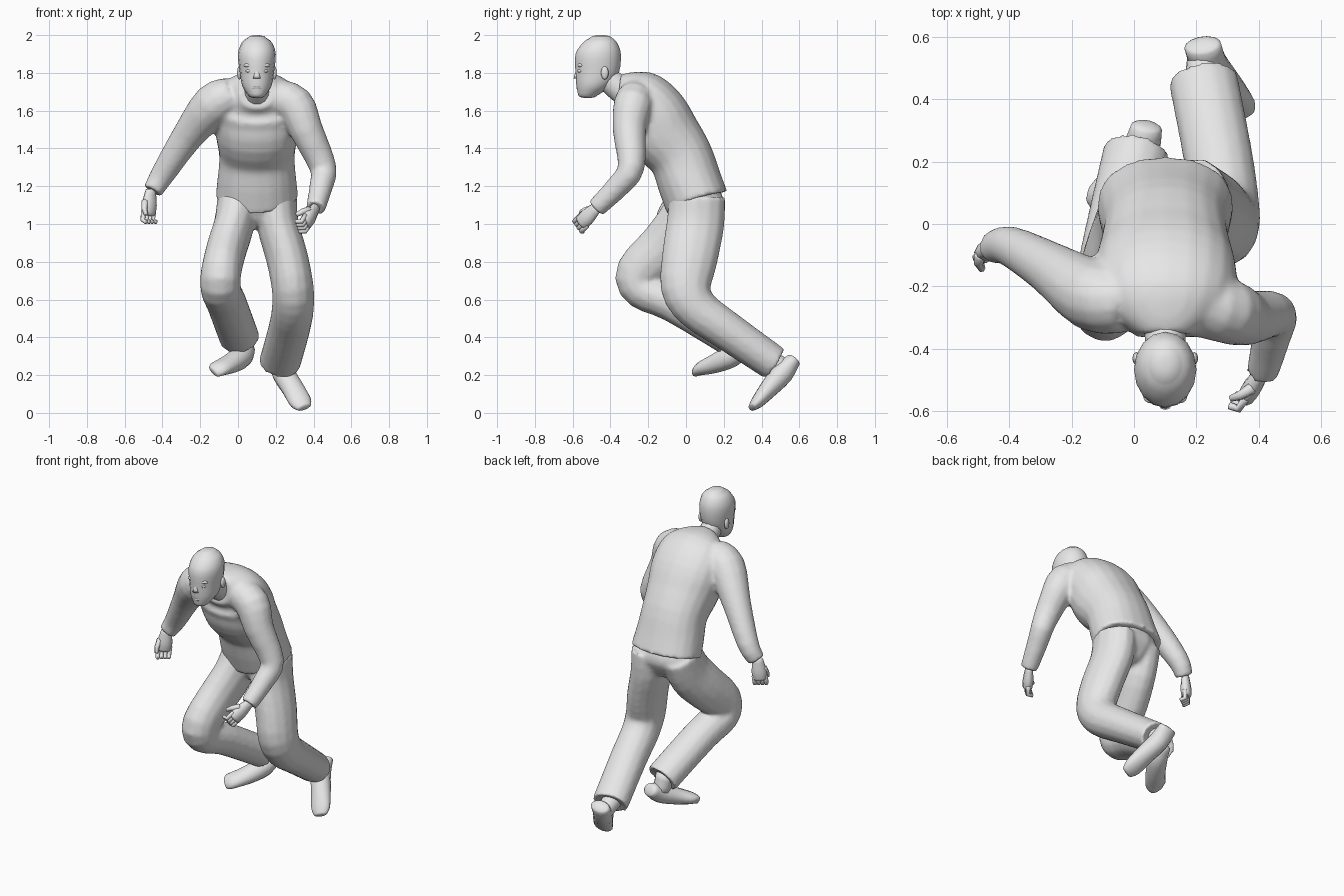
import bpy, bmesh, math
from mathutils import Vector

cube = bpy.data.objects.get("Cube")
if cube:
    bpy.data.objects.remove(cube, do_unlink=True)

# One plain grey for the whole figure
colour = (.8, .8, .8, 1)
grey = bpy.data.materials.new("plain_grey")
grey.use_nodes = True
grey.diffuse_color = colour
grey.node_tree.nodes["Principled BSDF"].inputs["Base Color"].default_value = colour


def finish(name, bm):
    """Turn a bmesh into a smooth shaded object."""
    bmesh.ops.recalc_face_normals(bm, faces=bm.faces[:])
    for face in bm.faces:
        face.smooth = True
    mesh = bpy.data.meshes.new(name)
    bm.to_mesh(mesh)
    bm.free()
    mesh.materials.append(grey)
    obj = bpy.data.objects.new(name, mesh)
    bpy.context.collection.objects.link(obj)
    return obj


def spline(keys, steps):
    """Pass a smooth curve through the keys, blending position and radii alike."""
    padded = [keys[0], *keys, keys[-1]]
    result = []
    for before, start, end, after in zip(padded, padded[1:], padded[2:], padded[3:]):
        for step in range(steps):
            t = step / steps
            result.append([
                b + t * (c - a + t * (2 * a - 5 * b + 4 * c - d + t * (3 * (b - c) + d - a))) / 2
                for a, b, c, d in zip(before, start, end, after)])
    return result + [keys[-1]]


def loft(name, path, sides=14, ref=(1, 0, 0), normal=None, width=None,
         flat=1, power=1, bulge=.3, steps=3):
    """Skin rings along a path of (x, y, z, half width[, half depth]).
    A positive bulge rounds the ends, a negative one hollows them like a cuff."""
    keys = [(*key[:3], width or key[3], key[-1] * flat) for key in path]
    points = spline(keys, steps)
    centres = [Vector(point[:3]) for point in points]
    last = len(points) - 1
    bm = bmesh.new()
    rings = []

    def add_ring(index, scale, side_sign):
        tangent = Vector(normal or centres[min(index + 1, last)] - centres[max(index - 1, 0)])
        tangent.normalize()
        across = Vector(ref)
        across = (across - tangent * across.dot(tangent)).normalized()
        deep = tangent.cross(across)
        half_width, half_depth = points[index][3:]
        push = side_sign * bulge * math.sqrt(1 - scale * scale)
        centre = centres[index] + tangent * push * min(half_width, half_depth)
        ring = []
        for side in range(sides):
            angle = math.tau * side / sides
            c, s = (math.copysign(abs(f) ** power, f) for f in (math.cos(angle), math.sin(angle)))
            ring.append(bm.verts.new(
                centre + scale * (across * c * half_width + deep * s * half_depth)))
        rings.append(ring)

    for scale in (.3, .8):
        add_ring(0, scale, -1)
    for index in range(last + 1):
        add_ring(index, 1, 0)
    for scale in (.8, .3):
        add_ring(last, scale, 1)
    for lower, upper in zip(rings, rings[1:]):
        for side in range(sides):
            after = (side + 1) % sides
            bm.faces.new((lower[side], lower[after], upper[after], upper[side]))
    bm.faces.new(rings[0])
    bm.faces.new(rings[-1])
    return finish(name, bm)


def blend(name, parts):
    """Fuse overlapping parts into one garment with soft seams."""
    bm = bmesh.new()
    for part in parts:
        bm.from_mesh(part.data)
        bpy.data.objects.remove(part, do_unlink=True)
    garment = finish(name, bm)
    remesh = garment.modifiers.new("fuse", 'REMESH')
    remesh.mode = 'VOXEL'
    remesh.voxel_size = .012
    remesh.use_smooth_shade = True
    soften = garment.modifiers.new("soften", 'SMOOTH')
    soften.iterations = 8


def blob(name, centre, size):
    """An ellipsoid for small rounded features."""
    bm = bmesh.new()
    bmesh.ops.create_uvsphere(bm, u_segments=12, v_segments=8, radius=1)
    for vert in bm.verts:
        vert.co = [c + v * s for c, v, s in zip(centre, vert.co, size)]
    finish(name, bm)


def centred(profile):
    """Place (y, z, half width, half depth) rings on the body's middle plane."""
    return [(middle, *ring) for ring in profile]


middle = .1

# Sweater body, leaning forward, its hem rising slightly at the hips
body = loft("body", centred([
    (.06, 1.11, .22, .17), (.02, 1.22, .21, .17), (-.03, 1.36, .2, .17), (-.12, 1.48, .22, .19),
    (-.17, 1.58, .23, .18), (-.24, 1.66, .22, .16), (-.3, 1.69, .17, .12),
    (-.36, 1.7, .09, .09)]), sides=20, power=.9, bulge=-.1)
hem_top = 1.3
for vert in body.data.vertices:
    if vert.co.z < hem_top:
        vert.co.z += .15 * (hem_top - vert.co.z) * ((vert.co.x - middle) / .22) ** 2

# Sleeves, fused with the body
right_sleeve = loft("right_sleeve", [
    (-.03, -.25, 1.68, .1), (-.13, -.23, 1.63, .115), (-.27, -.14, 1.46, .085),
    (-.4, -.07, 1.26, .065), (-.455, -.08, 1.17, .052)], bulge=-.2)
left_sleeve = loft("left_sleeve", [
    (.2, -.26, 1.67, .1), (.3, -.28, 1.63, .105), (.36, -.3, 1.5, .09),
    (.45, -.29, 1.3, .072), (.44, -.36, 1.2, .063), (.41, -.48, 1.08, .052)], bulge=-.2)
blend("sweater", [body, right_sleeve, left_sleeve])


def hand(side_name, wrist, along, across, curl):
    wrist = Vector(wrist)
    along, across, curl = (Vector(v).normalized() for v in (along, across, curl))
    loft(side_name + "_palm", [
        (*wrist - along * .03, .03), (*wrist + along * .05, .045), (*wrist + along * .1, .04)],
        sides=10, ref=across, flat=.7)
    # Half curled fingers and the thumb
    for finger in range(4):
        knuckle = wrist + along * .08 + across * (finger - 1.5) * .022
        bend = knuckle + along * .05
        tip = bend + along * .01 + curl * .03
        loft(f"{side_name}_finger_{finger}", [
            (*knuckle, .015), (*bend, .014), (*tip, .012)], sides=6, ref=across, steps=1)
    base = wrist + along * .03 - across * .03
    bend = base + along * .04 - across * .015 + curl * .02
    loft(side_name + "_thumb", [
        (*base, .02), (*bend, .016), (*bend + along * .03 + curl * .02, .012)],
        sides=6, ref=curl, steps=1)


hand("right", (-.465, -.08, 1.15), (-.1, -.05, -1), (.8, .6, 0), (.6, -.8, 0))
hand("left", (.4, -.49, 1.07), (-.4, -.6, -.6), (.3, .55, -.8), (-.8, .5, .2))

# Trousers with open cuffs
seat = loft("seat", centred([
    (.05, 1.17, .18, .14), (.05, 1.1, .2, .15), (.05, 1.01, .1, .1)]))
left_leg = loft("left_leg", [
    (.2, .06, 1.15, .15), (.21, .05, 1, .155), (.26, .02, .82, .15), (.29, 0, .66, .135),
    (.29, .06, .55, .115), (.27, .21, .44, .105), (.22, .47, .26, .095)], width=.112, bulge=-.2)
right_leg = loft("right_leg", [
    (0, .06, 1.15, .14), (-.02, -.01, 1, .15), (-.06, -.12, .87, .14), (-.09, -.25, .74, .125),
    (-.09, -.23, .65, .105), (-.06, -.07, .58, .1), (.01, .24, .39, .095)],
    width=.108, bulge=-.2)
blend("trousers", [seat, left_leg, right_leg])

# Ankles and shoes
loft("left_ankle", [(.22, .44, .28, .06), (.22, .53, .23, .05)])
loft("left_shoe", [
    (.22, .57, .28, .06, .04), (.24, .51, .21, .06, .06), (.29, .44, .13, .06, .05),
    (.33, .38, .06, .06, .035), (.35, .35, .03, .04, .02)])
loft("right_ankle", [(0, .21, .41, .06), (.01, .24, .32, .05)])
loft("right_shoe", [
    (.04, .31, .34, .05, .04), (.02, .24, .3, .06, .06), (-.04, .15, .26, .06, .05),
    (-.1, .08, .235, .06, .035), (-.13, .06, .22, .04, .02)])

# Neck and head
loft("neck", centred([(-.31, 1.68, .07, .07), (-.37, 1.73, .065, .07), (-.46, 1.8, .06, .06)]))
up = Vector((0, 0, 1))
loft("head", centred([
    (-.52, 1.68, .045, .05), (-.49, 1.73, .077, .09), (-.47, 1.8, .09, .115),
    (-.465, 1.9, .1, .12), (-.455, 1.96, .08, .09), (-.45, 1.985, .05, .06)]),
    normal=up, sides=16)

# Face details
loft("nose", centred([(-.57, 1.83, .01, .01), (-.58, 1.77, .02, .015)]), sides=8, normal=up)
blob("lips", (middle, -.565, 1.72), (.03, .015, .01))
for side_name, sign in (("left", 1), ("right", -1)):
    blob(side_name + "_ear", (middle + sign * .093, -.43, 1.8), (.012, .02, .035))
    blob(side_name + "_eye", (middle + sign * .04, -.555, 1.81), (.02, .02, .01))
    blob(side_name + "_brow", (middle + sign * .04, -.555, 1.84), (.03, .02, .012))
